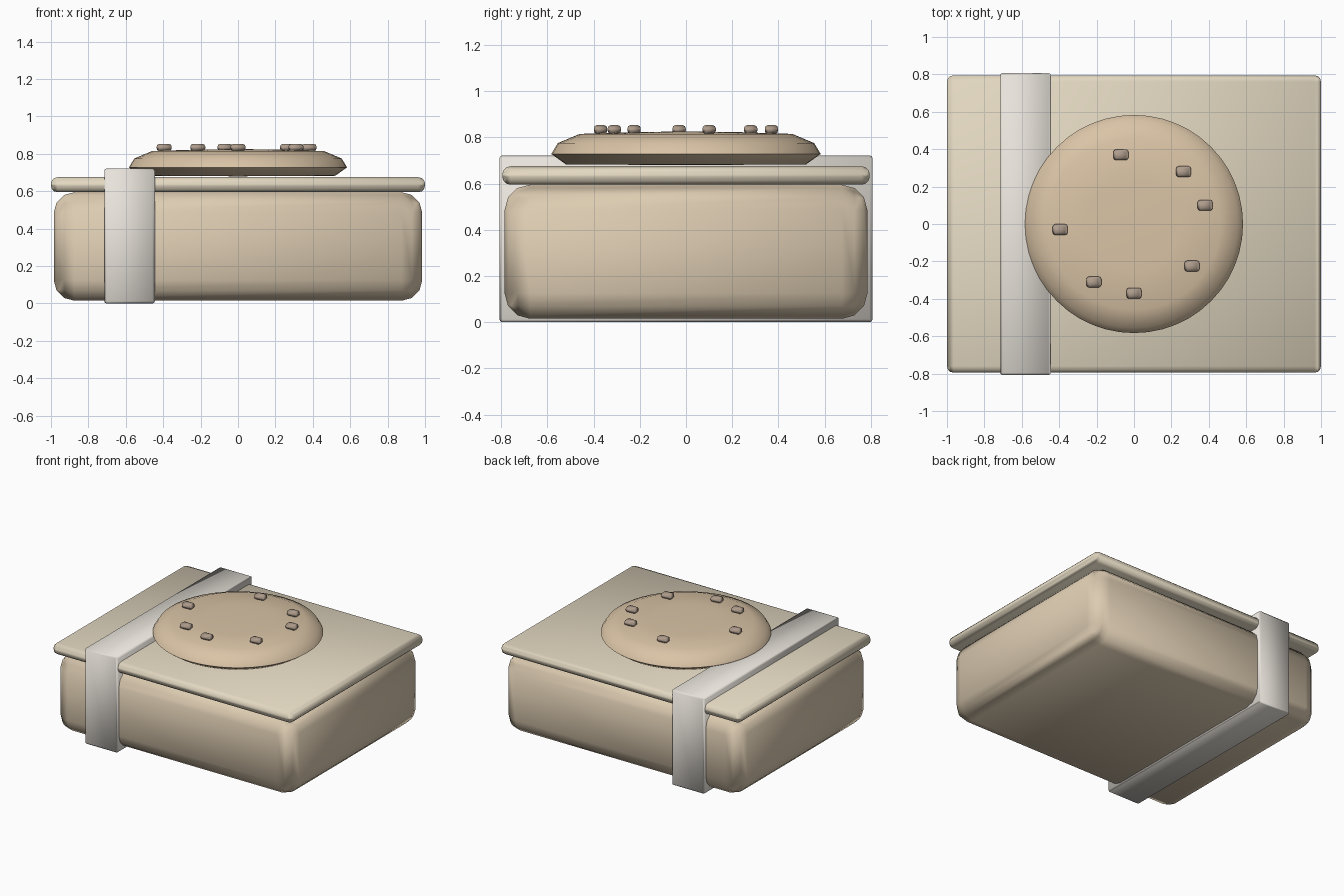
import bpy, math

if "Cube" in bpy.data.objects:
    bpy.data.objects.remove(bpy.data.objects["Cube"])


def paint(obj, name, rgb):
    mat = bpy.data.materials.get(name) or bpy.data.materials.new(name)
    mat.diffuse_color = (*rgb, 1)
    mat.use_nodes = True
    mat.node_tree.nodes["Principled BSDF"].inputs["Base Color"].default_value = mat.diffuse_color
    obj.data.materials.append(mat)


def smooth(obj, angle):
    bpy.ops.object.select_all(action='DESELECT')
    obj.select_set(True)
    bpy.context.view_layer.objects.active = obj
    bpy.ops.object.shade_smooth_by_angle(angle=math.radians(angle))


def rounded_box(name, center, size, bevel, segments, mat, rgb):
    bpy.ops.mesh.primitive_cube_add(size=1, location=center)
    obj = bpy.context.object
    obj.name = name
    obj.scale = size
    bpy.ops.object.transform_apply(location=False, rotation=False, scale=True)
    mod = obj.modifiers.new("round_edges", 'BEVEL')
    mod.width = bevel
    mod.segments = segments
    mod.harden_normals = True
    bpy.ops.object.modifier_apply(modifier=mod.name)
    smooth(obj, 60)
    paint(obj, mat, rgb)
    return obj


def lathe(name, profile, sides, mat, rgb):
    # First and last profile points lie on the axis
    verts, faces = [(0, 0, profile[0][1])], []
    rings = profile[1:-1]
    for r, z in rings:
        for i in range(sides):
            a = 2 * math.pi * i / sides
            verts.append((r * math.cos(a), r * math.sin(a), z))
    verts.append((0, 0, profile[-1][1]))
    top = len(verts) - 1
    for i in range(sides):
        j = (i + 1) % sides
        faces.append((0, 1 + j, 1 + i))
        for k in range(len(rings) - 1):
            a, b = 1 + k * sides, 1 + (k + 1) * sides
            faces.append((a + i, a + j, b + j, b + i))
        last = 1 + (len(rings) - 1) * sides
        faces.append((last + i, last + j, top))
    mesh = bpy.data.meshes.new(name)
    mesh.from_pydata(verts, [], faces)
    obj = bpy.data.objects.new(name, mesh)
    bpy.context.collection.objects.link(obj)
    smooth(obj, 75)
    paint(obj, mat, rgb)
    return obj


# Box body, overhanging lid and wrap-around paper band
rounded_box("box_body", (0, 0, 0.305), (1.97, 1.57, 0.58), 0.11, 3,
            "kraft", (0.72, 0.60, 0.44))
rounded_box("box_lid", (0, 0, 0.635), (2.0, 1.59, 0.08), 0.035, 3,
            "lid_kraft", (0.76, 0.68, 0.53))
rounded_box("paper_band", (-0.58, 0, 0.361), (0.27, 1.614, 0.722), 0.012, 2,
            "paper", (0.80, 0.76, 0.70))

# Domed cookie on the lid
lathe("cookie", [(0, 0.68), (0.52, 0.683), (0.583, 0.728), (0.555, 0.775),
                 (0.46, 0.815), (0.25, 0.822), (0, 0.826)], 48,
      "biscuit", (0.70, 0.55, 0.38))

# Chocolate chips scattered round the cookie
chips = [(-0.07, 0.37), (0.265, 0.28), (0.38, 0.10), (0.31, -0.225),
         (0, -0.37), (-0.215, -0.31), (-0.395, -0.03)]
for i, (x, y) in enumerate(chips, 1):
    rounded_box(f"chip_{i}", (x, y, 0.834), (0.08, 0.058, 0.038), 0.014, 2,
                "chocolate", (0.42, 0.33, 0.26))
